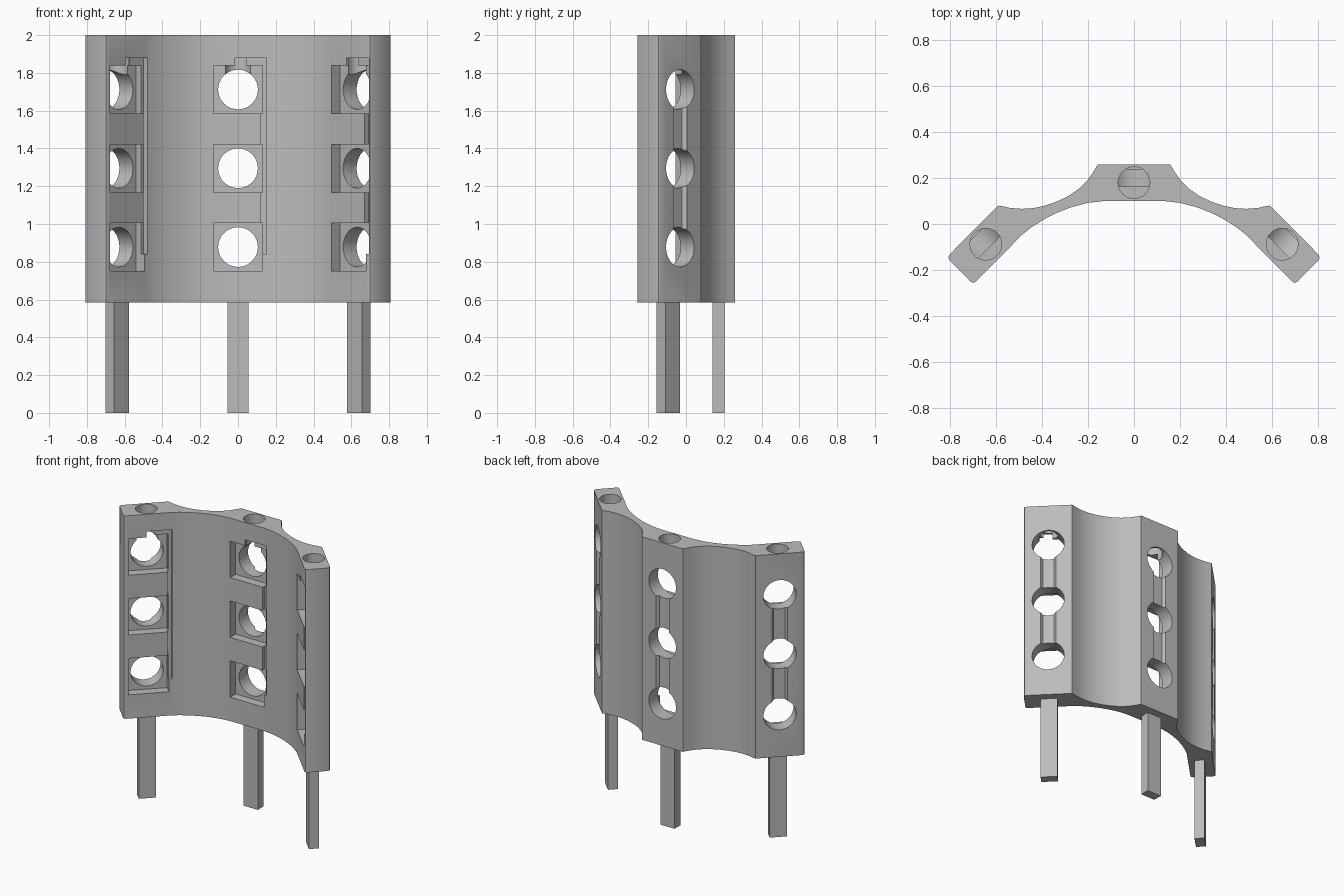
import bpy, bmesh, math
from mathutils import Matrix, Vector

old = bpy.data.objects.get("Cube")
if old:
    bpy.data.objects.remove(old, do_unlink=True)

grey = bpy.data.materials.new("plain_grey")
grey.use_nodes = True
COLOR = (0.5, 0.5, 0.5, 1)
grey.diffuse_color = COLOR
grey.node_tree.nodes["Principled BSDF"].inputs["Base Color"].default_value = COLOR


def make(name, bm, matrix=Matrix()):
    bmesh.ops.transform(bm, matrix=matrix, verts=bm.verts)
    bmesh.ops.recalc_face_normals(bm, faces=bm.faces)
    mesh = bpy.data.meshes.new(name)
    bm.to_mesh(mesh)
    bm.free()
    mesh.materials.append(grey)
    ob = bpy.data.objects.new(name, mesh)
    bpy.context.collection.objects.link(ob)
    return ob


def prism(name, outline, z0, z1, matrix=Matrix()):
    """Flat outline in x, y raised from z0 to z1."""
    bm = bmesh.new()
    face = bm.faces.new([bm.verts.new((x, y, z0)) for x, y in outline])
    top = bmesh.ops.extrude_face_region(bm, geom=[face])["geom"]
    bmesh.ops.translate(bm, vec=Vector((0, 0, z1 - z0)),
                        verts=[v for v in top if isinstance(v, bmesh.types.BMVert)])
    return make(name, bm, matrix)


def box(name, x0, x1, y0, y1, z0, z1, matrix=Matrix()):
    return prism(name, [(x0, y0), (x1, y0), (x1, y1), (x0, y1)], z0, z1, matrix)


def cylinder(name, radius, depth, matrix):
    bm = bmesh.new()
    bmesh.ops.create_cone(bm, cap_ends=True, segments=48,
                          radius1=radius, radius2=radius, depth=depth)
    return make(name, bm, matrix)


def activate(ob):
    bpy.ops.object.select_all(action='DESELECT')
    ob.select_set(True)
    bpy.context.view_layer.objects.active = ob


def cut(target, cutter):
    cutter.hide_render = True
    mod = target.modifiers.new("cut", 'BOOLEAN')
    mod.operation = 'DIFFERENCE'
    mod.solver = 'EXACT'
    mod.object = cutter
    activate(target)
    bpy.ops.object.modifier_apply(modifier=mod.name)
    bpy.data.objects.remove(cutter, do_unlink=True)


# Curved panel: half outline from the back middle round to the front middle
half = [(0.157, 0.26), (0.18, 0.222), (0.205, 0.187), (0.24, 0.153), (0.285, 0.122),
        (0.335, 0.098), (0.39, 0.079), (0.44, 0.069), (0.49, 0.066), (0.54, 0.07),
        (0.57, 0.077), (0.592, 0.08), (0.803, -0.133), (0.808, -0.145), (0.803, -0.157),
        (0.712, -0.25), (0.70, -0.256), (0.688, -0.25), (0.483, -0.043),
        (0.44, -0.01), (0.39, 0.021), (0.33, 0.051), (0.27, 0.074), (0.20, 0.092),
        (0.13, 0.10)]
outline = half + [(-x, y) for x, y in reversed(half)]
panel = prism("curved_panel", outline, 0.585, 2.0)

stations = [("right", -0.645, -0.088, 45), ("middle", 0, 0.18, 0), ("left", 0.645, -0.088, -45)]
window_heights = (0.878, 1.295, 1.712)

for side, px, py, angle in stations:
    place = Matrix.Translation((px, py, 0)) @ Matrix.Rotation(math.radians(angle), 4, 'Z')
    # Wire groove beside the pockets, with a short run over the top one
    groove = [(0.12, 0.84), (0.15, 0.84), (0.15, 1.88), (-0.015, 1.88), (-0.015, 1.8), (0.12, 1.8)]
    upright = place @ Matrix.Rotation(math.radians(90), 4, 'X')
    cut(panel, prism("groove_cutter", groove, 0.055, 0.12, upright))
    # Back channel with sloping sides
    cut(panel, prism("channel_cutter", [(-0.036, 0.06), (0.036, 0.06), (0.064, 0.1), (-0.064, 0.1)],
                     window_heights[0], window_heights[2], place))
    # Square front pockets and round windows
    for z in window_heights:
        cut(panel, box("pocket_cutter", -0.13, 0.13, -0.13, -0.02, z - 0.127, z + 0.127, place))
        cut(panel, cylinder("window_cutter", 0.105, 0.26,
                            place @ Matrix.Translation((0, 0, z))
                            @ Matrix.Rotation(math.radians(90), 4, 'X')))
    # Round socket in the top edge
    cut(panel, cylinder("socket_cutter", 0.069, 0.31, place @ Matrix.Translation((0, 0, 1.905))))
    # Flat leg under the panel
    box(side + "_leg", -0.055, 0.055, -0.04, 0.025, 0, 0.6, place)

activate(panel)
bpy.ops.object.shade_smooth_by_angle(angle=math.radians(25))
